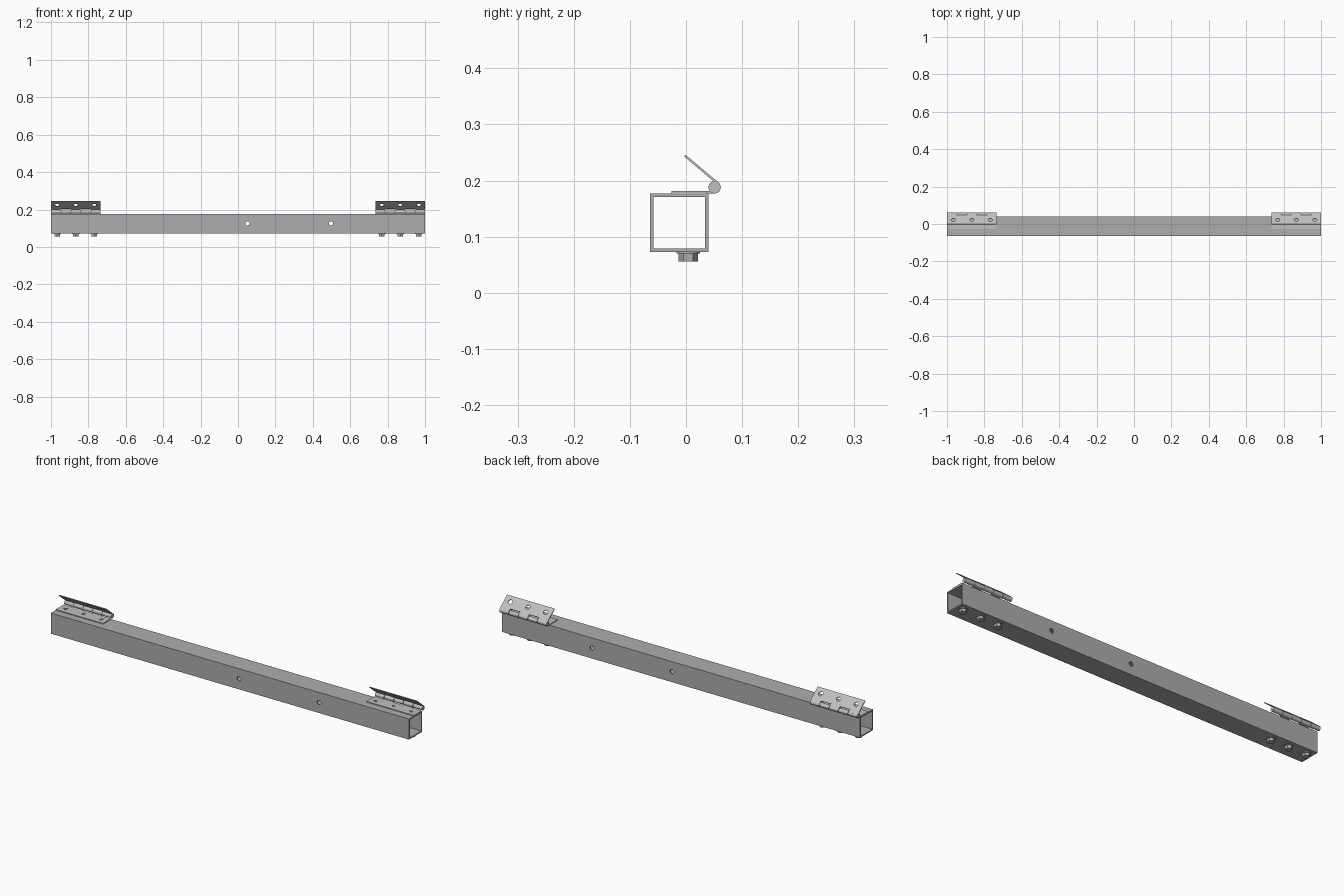
import bpy, bmesh, math
from mathutils import Matrix, Vector

if "Cube" in bpy.data.objects:
    bpy.data.objects.remove(bpy.data.objects["Cube"], do_unlink=True)


def material(name, value):
    m = bpy.data.materials.new(name)
    m.use_nodes = True
    m.diffuse_color = (value, value, value, 1)
    m.node_tree.nodes["Principled BSDF"].inputs["Base Color"].default_value = (value, value, value, 1)
    return m


TUBE_GREY = material("tube grey", 0.42)
HINGE_GREY = material("hinge grey", 0.52)
BOLT_GREY = material("bolt grey", 0.42)


def finish(name, bm, mat, smooth=False):
    bmesh.ops.recalc_face_normals(bm, faces=bm.faces)
    mesh = bpy.data.meshes.new(name)
    bm.to_mesh(mesh)
    bm.free()
    ob = bpy.data.objects.new(name, mesh)
    bpy.context.collection.objects.link(ob)
    mesh.materials.append(mat)
    if smooth:
        bpy.ops.object.select_all(action='DESELECT')
        ob.select_set(True)
        bpy.context.view_layer.objects.active = ob
        bpy.ops.object.shade_smooth_by_angle(angle=math.radians(35))
    return ob


def add_box(bm, low, high):
    low, high = Vector(low), Vector(high)
    mat = Matrix.Translation((low + high) / 2) @ Matrix.Diagonal((*(high - low), 1))
    bmesh.ops.create_cube(bm, size=1, matrix=mat)


def add_cyl(bm, centre, r1, r2, depth, sides=24, axis='Z'):
    turn = {'X': Matrix.Rotation(math.pi / 2, 4, 'Y'), 'Z': Matrix(),
            'Y': Matrix.Rotation(math.pi / 2, 4, 'X')}[axis]
    bmesh.ops.create_cone(bm, cap_ends=True, segments=sides, radius1=r1, radius2=r2,
                          depth=depth, matrix=Matrix.Translation(centre) @ turn)


def cut(ob, bm):
    cutter = finish(ob.name + "_cutter", bm, ob.data.materials[0])
    cutter.hide_render = True
    mod = ob.modifiers.new("cut", 'BOOLEAN')
    mod.object = cutter
    mod.solver = 'EXACT'
    bpy.ops.object.select_all(action='DESELECT')
    ob.select_set(True)
    bpy.context.view_layer.objects.active = ob
    bpy.ops.object.modifier_apply(modifier=mod.name)
    bpy.data.objects.remove(cutter, do_unlink=True)


# Square tube, open at both ends, with two cross holes
Y0, Y1, Z0, Z1, WALL = -0.064, 0.040, 0.073, 0.177, 0.006
bm = bmesh.new()
add_box(bm, (-1, Y0, Z0), (1, Y1, Z1))
tube = finish("square_tube", bm, TUBE_GREY)
bm = bmesh.new()
add_box(bm, (-1.1, Y0 + WALL, Z0 + WALL), (1.1, Y1 - WALL, Z1 - WALL))
cut(tube, bm)
bm = bmesh.new()
for x in (0.05, 0.497):
    add_cyl(bm, (x, 0, 0.126), 0.011, 0.011, 0.4, axis='Y')
cut(tube, bm)

# Hinge dimensions; leaves are built flat around a pin on the local x axis
LENGTH, LEAF, THICK, RADIUS, PITCH = 0.265, 0.077, 0.004, 0.011, 0.099
KNUCKLE = LENGTH / 5
PIN_Y, PIN_Z = 0.051, 0.188
HOLE_Y = -0.047
OFFSETS = (-PITCH, 0, PITCH)


def leaf(name, side, own_knuckles, upper):
    bm = bmesh.new()
    add_box(bm, (-LENGTH / 2, -LEAF, -RADIUS), (LENGTH / 2, 0, -RADIUS + THICK))
    ob = finish(name, bm, HINGE_GREY)
    # Notches around the other leaf's knuckles, and countersunk screw holes
    bm = bmesh.new()
    for i in range(5):
        if i not in own_knuckles:
            x = -LENGTH / 2 + i * KNUCKLE
            add_box(bm, (x - 0.001, -RADIUS - 0.003, -0.03), (x + KNUCKLE + 0.001, 0.03, 0.03))
    for x in OFFSETS:
        add_cyl(bm, (x, HOLE_Y, -RADIUS), 0.011, 0.011, 0.03)
    cut(ob, bm)
    place = Matrix.Translation((side * (1 - LENGTH / 2), PIN_Y, PIN_Z))
    if upper:
        place = place @ Matrix.Rotation(math.radians(-40), 4, 'X') @ Matrix.Diagonal((1, 1, -1, 1))
    ob.data.transform(place)
    if upper:
        ob.data.flip_normals()
    # Rolled knuckles
    bm = bmesh.new()
    for i in own_knuckles:
        x = -LENGTH / 2 + (i + 0.5) * KNUCKLE
        add_cyl(bm, (x, 0, 0), RADIUS, RADIUS, KNUCKLE - 0.002, 32, 'X')
    bm.transform(Matrix.Translation((side * (1 - LENGTH / 2), PIN_Y, PIN_Z)))
    finish(name + "_knuckles", bm, HINGE_GREY, True)


BOLT_Y = PIN_Y + HOLE_Y
for side, label in ((1, "left"), (-1, "right")):
    leaf(label + "_lower_leaf", side, (1, 3), False)
    leaf(label + "_upper_leaf", side, (0, 2, 4), True)
    mid = side * (1 - LENGTH / 2)

    # Hinge pin
    bm = bmesh.new()
    add_cyl(bm, (mid, PIN_Y, PIN_Z), 0.006, 0.006, LENGTH - 0.001, 20, 'X')
    finish(label + "_hinge_pin", bm, HINGE_GREY, True)

    for n, dx in enumerate(OFFSETS, 1):
        x = mid + dx
        # Flat-headed bolt with a hexagon socket
        bm = bmesh.new()
        add_cyl(bm, (x, BOLT_Y, 0.0895), 0.008, 0.008, 0.179)
        add_cyl(bm, (x, BOLT_Y, 0.1775), 0.008, 0.0115, 0.006)
        bolt = finish(f"{label}_bolt_{n}", bm, BOLT_GREY, True)
        bm = bmesh.new()
        add_cyl(bm, (x, BOLT_Y, 0.18), 0.006, 0.006, 0.012, 6)
        cut(bolt, bm)

        # Washer and nut under the tube
        bm = bmesh.new()
        add_cyl(bm, (x, BOLT_Y, 0.0715), 0.021, 0.021, 0.003)
        finish(f"{label}_washer_{n}", bm, BOLT_GREY, True)
        bm = bmesh.new()
        add_cyl(bm, (x, BOLT_Y, 0.063), 0.0175, 0.0175, 0.014, 6)
        finish(f"{label}_nut_{n}", bm, BOLT_GREY)
